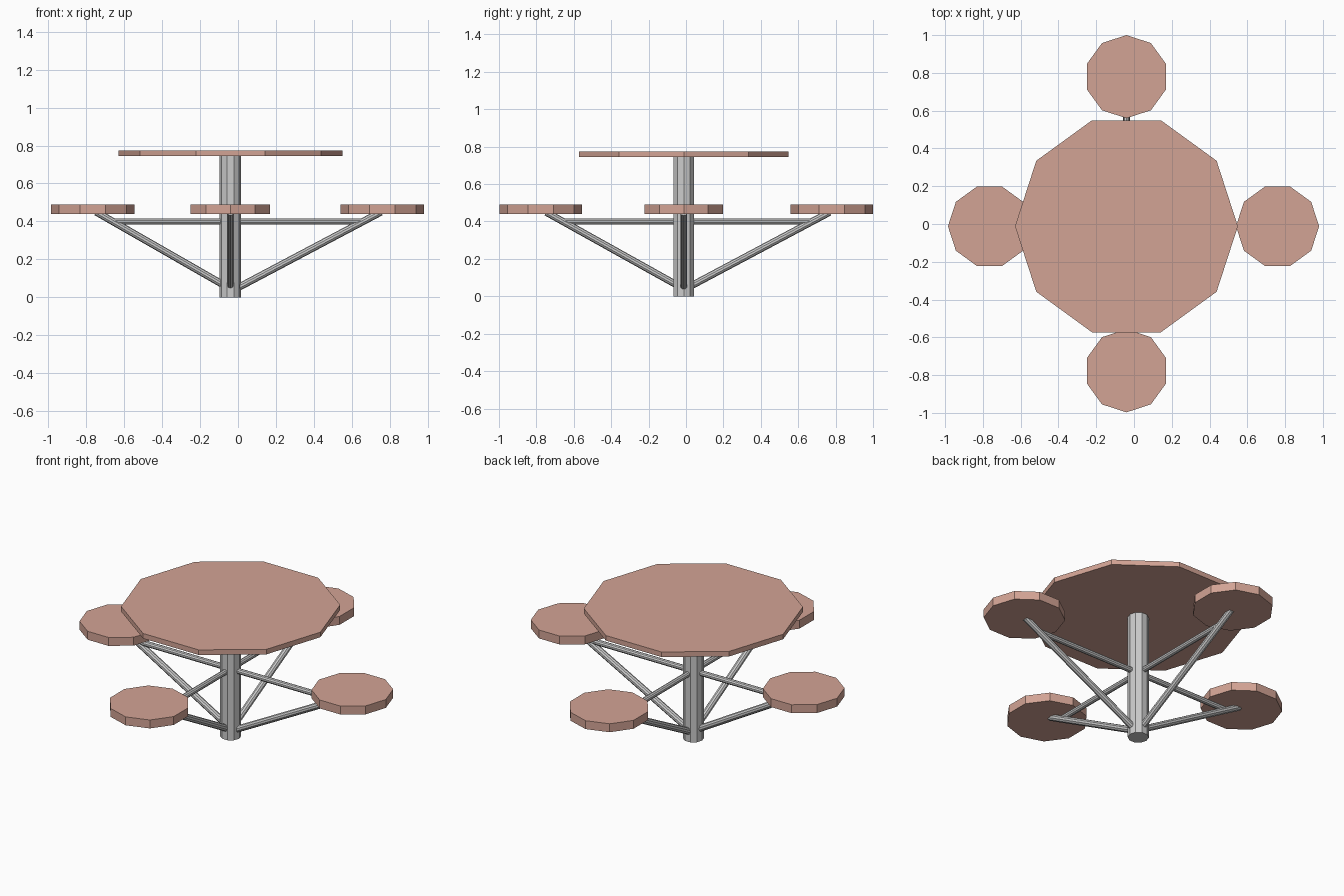
import bpy
from math import pi
from mathutils import Vector

if "Cube" in bpy.data.objects:
    bpy.data.objects.remove(bpy.data.objects["Cube"])

SIDES = 10
CX, CY = -0.04, -0.012

wood = bpy.data.materials.new("terracotta")
wood.diffuse_color = (0.65, 0.37, 0.30, 1)
wood.use_nodes = True
wood.node_tree.nodes["Principled BSDF"].inputs["Base Color"].default_value = wood.diffuse_color


def prism(name, x, y, z0, z1, r, spin=0.0, mat=None):
    """Upright ten-sided disc or post between two heights."""
    bpy.ops.mesh.primitive_cylinder_add(
        vertices=SIDES, radius=r, depth=z1 - z0,
        location=(x, y, (z0 + z1) / 2), rotation=(0, 0, spin))
    ob = bpy.context.object
    ob.name = name
    if mat:
        ob.data.materials.append(mat)
    return ob


def rod(name, a, b, r):
    """Ten-sided rod between two points."""
    a, b = Vector(a), Vector(b)
    d = b - a
    bpy.ops.mesh.primitive_cylinder_add(
        vertices=SIDES, radius=r, depth=d.length, location=(a + b) / 2,
        rotation=d.to_track_quat('Z', 'Y').to_euler())
    bpy.context.object.name = name


# Central post and table top (primitive vertices start on +y, so turn to +x)
prism("central_post", CX, CY, 0, 0.75, 0.057, pi / 2)
prism("table_top", CX, CY, 0.745, 0.775, 0.59, pi / 2, wood)

# Seats: side, centre, corner direction, and where the brace meets the seat
seats = [
    ("right", (0.76, CY), pi / 2, (0.735, CY), 0.03),
    ("left", (-0.765, CY), -pi / 2, (-0.73, CY), 0.045),
    ("back", (CX, 0.78), 0, (CX, 0.75), 0.035),
    ("front", (CX, -0.777), pi, (CX, -0.73), 0.04),
]
joint = {}
for side, (x, y), spin, (bx, by), z0 in seats:
    prism(side + "_seat", x, y, 0.44, 0.49, 0.22, spin, wood)
    # Diagonal brace, running from inside the post into the seat underside
    foot = Vector((CX, CY, z0))
    top = Vector((bx, by, 0.44))
    d = (top - foot).normalized()
    rod(side + "_brace", foot + d * 0.02, top + d * 0.02, 0.019)
    joint[side] = foot + (top - foot) * ((0.40 - z0) / (0.44 - z0))

# Horizontal bars tying opposite braces together
rod("side_crossbar", joint["left"], joint["right"], 0.016)
rod("front_back_crossbar", joint["front"], joint["back"], 0.016)
